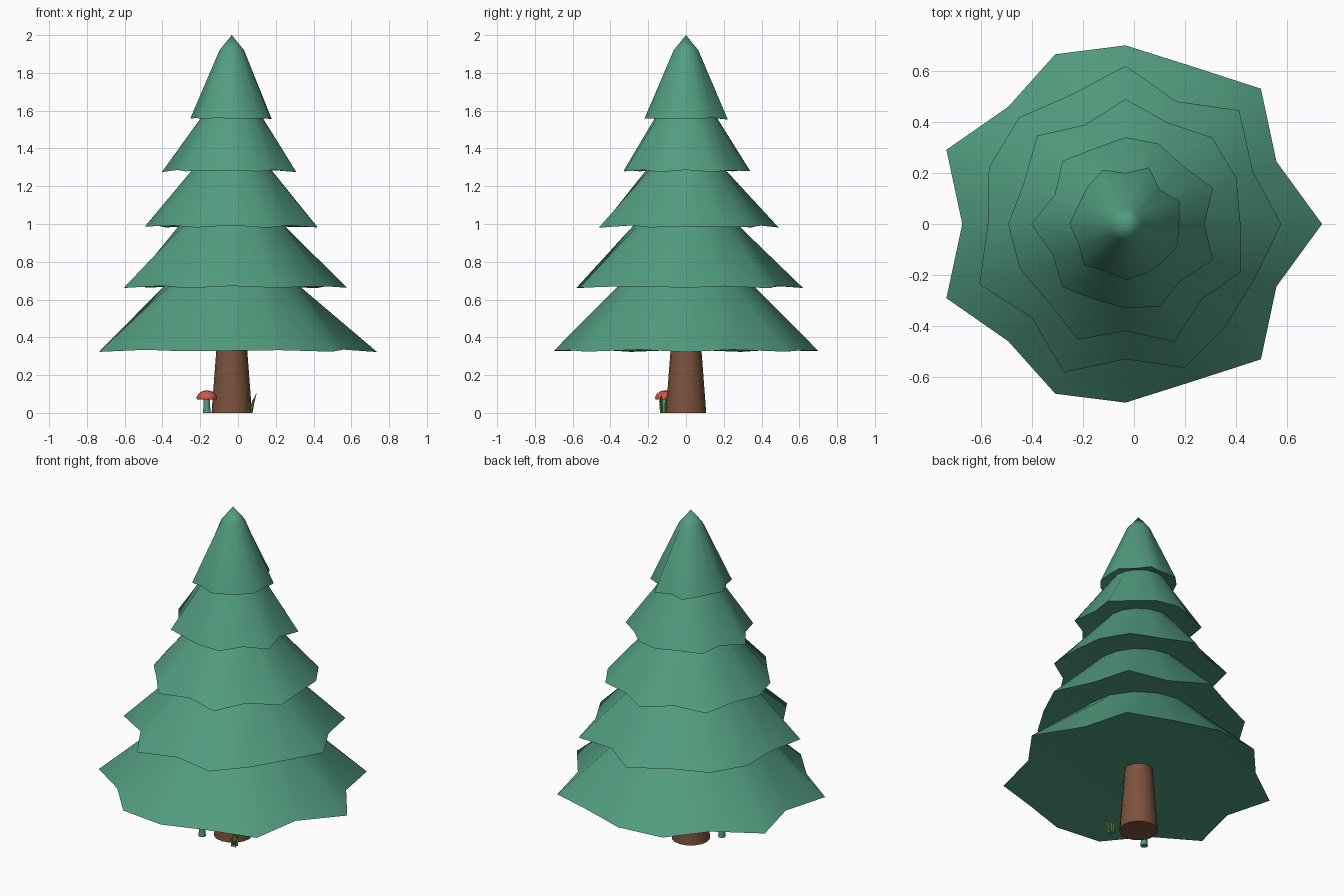
import bpy
import bmesh
from math import cos, sin, tau, radians
from mathutils import Vector

cube = bpy.data.objects.get("Cube")
if cube:
    bpy.data.objects.remove(cube, do_unlink=True)

CENTRE = Vector((-0.033, 0, 0))


def make_material(name, colour):
    mat = bpy.data.materials.new(name)
    mat.use_nodes = True
    mat.diffuse_color = (*colour, 1)
    mat.node_tree.nodes["Principled BSDF"].inputs["Base Color"].default_value = (*colour, 1)
    return mat


green = make_material("needle green", (0.085, 0.335, 0.215))
brown = make_material("bark brown", (0.2, 0.085, 0.047))
red = make_material("mushroom red", (0.6, 0.1, 0.07))
grass_green = make_material("grass green", (0.19, 0.36, 0.06))


def circle(radius, z, sides, shift=(0, 0)):
    """Regular ring of points around a vertical axis."""
    return [Vector((shift[0] + radius * cos(tau * i / sides),
                    shift[1] + radius * sin(tau * i / sides), z)) for i in range(sides)]


def loft(name, rings, mat, origin, angle=60):
    """Skin a stack of equal rings, cap both ends and smooth the sides."""
    bm = bmesh.new()
    loops = [[bm.verts.new(p) for p in ring] for ring in rings]
    for low, high in zip(loops, loops[1:]):
        for i in range(len(low)):
            j = (i + 1) % len(low)
            bm.faces.new((low[i], low[j], high[j], high[i]))
    bm.faces.new(loops[0][::-1])
    bm.faces.new(loops[-1])
    # a closing ring of almost no radius becomes a single point
    bmesh.ops.remove_doubles(bm, verts=bm.verts, dist=0.0005)
    bmesh.ops.recalc_face_normals(bm, faces=bm.faces)
    mesh = bpy.data.meshes.new(name)
    bm.to_mesh(mesh)
    bm.free()
    mesh.materials.append(mat)
    obj = bpy.data.objects.new(name, mesh)
    obj.location = origin
    bpy.context.collection.objects.link(obj)
    bpy.ops.object.select_all(action="DESELECT")
    obj.select_set(True)
    bpy.context.view_layer.objects.active = obj
    bpy.ops.object.shade_smooth_by_angle(angle=radians(angle))


# Branch tiers: ragged rim radii in hundredths, counter-clockwise from +x
tiers = [
    ("bottom_branches", 0.322, [77, 64, 75, 67, 70, 72, 65, 76, 64, 76, 65, 72, 70, 67, 75, 64],
     [(0.36, 0.67), (0.285, 0.75)]),
    ("lower_branches", 0.66, [61, 54, 63, 52, 62, 55, 59, 58, 54, 62, 52, 63, 53, 61, 56, 55],
     [(0.285, 0.985), (0.215, 1.06)]),
    ("middle_branches", 0.98, [45, 47, 48, 43, 49, 42, 49, 43, 46, 45, 43, 49, 42, 50, 42, 49],
     [(0.215, 1.28), (0.155, 1.36)]),
    ("upper_branches", 1.275, [31, 37, 32, 34, 34, 32, 35, 30, 37, 31, 35, 32, 33, 35, 31, 37],
     [(0.165, 1.56), (0.12, 1.63)]),
    ("top_branches", 1.552, [21, 23, 19, 24, 20, 23, 21, 20, 22, 20, 23, 20, 22, 21, 21, 22],
     [(0.065, 1.92), (0.0001, 2.0)]),
]
for name, base, radii, upper in tiers:
    count = len(radii)
    longest, shortest = max(radii), min(radii)
    rim = []
    for i, r in enumerate(radii):
        a = tau * i / count
        lift = 0.013 * (longest - r) / (longest - shortest)
        rim.append(Vector((r / 100 * cos(a), r / 100 * sin(a), base + lift)))
    hollow = circle(0.0001, base + 0.07, count)
    loft(name, [hollow, rim] + [circle(r, z, count) for r, z in upper], green, CENTRE, 75)

# Tapered trunk
loft("trunk", [circle(0.107, 0, 16), circle(0.073, 0.45, 16)], brown, CENTRE)

# Mushroom beside the trunk
spot = Vector((-0.165, -0.11, 0))
stem = [(0.021, 0), (0.018, 0.03), (0.018, 0.08)]
loft("mushroom_stem", [circle(r, z, 10) for r, z in stem], green, spot)
cap = [(0.05, 0.07), (0.055, 0.08), (0.046, 0.1), (0.025, 0.115), (0.0001, 0.12)]
loft("mushroom_cap", [circle(r, z, 12) for r, z in cap], red, spot)

# Grass tuft: bent blades, each with a foot, a lean and a height
blades = [((-0.008, 0.01), (-0.008, 0.008), 0.1), ((-0.006, -0.006), (0.004, -0.012), 0.09),
          ((0.008, -0.008), (0.028, -0.004), 0.11), ((-0.012, -0.012), (-0.004, -0.01), 0.07),
          ((0.006, 0.01), (0.012, 0.01), 0.08)]
for foot, lean, height in blades:
    rings = []
    for radius, bend, rise in [(0.005, 0, 0), (0.006, 0.3, 0.5), (0.0001, 1, 1)]:
        shift = [f + bend * d for f, d in zip(foot, lean)]
        rings.append(circle(radius, rise * height, 4, shift))
    loft("grass_blade", rings, grass_green, Vector((0.064, -0.12, 0)), 30)
